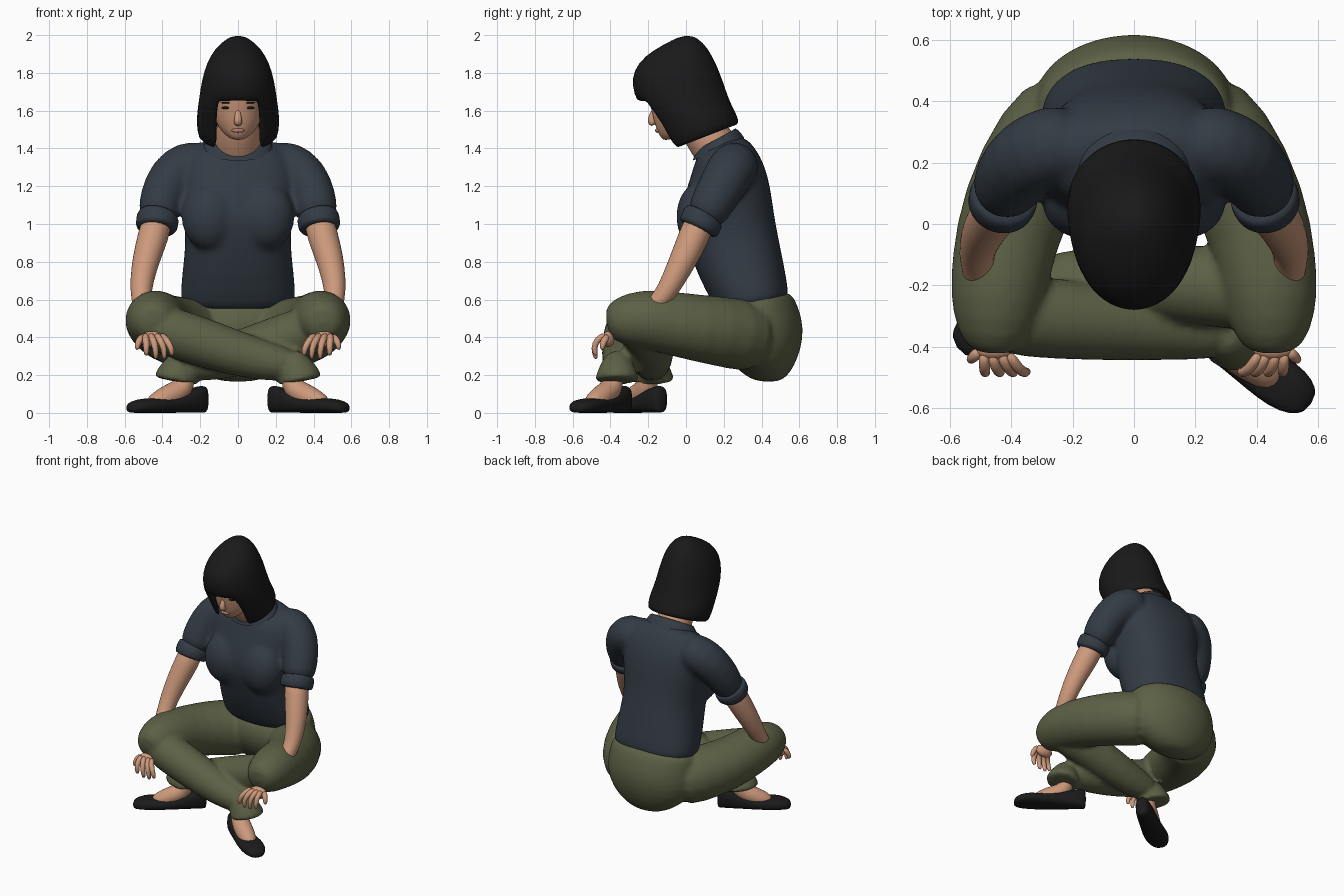
import bpy, bmesh
from math import sin, cos, pi, copysign
from mathutils import Vector

if "Cube" in bpy.data.objects:
    bpy.data.objects.remove(bpy.data.objects["Cube"])


def material(name, r, g, b):
    m = bpy.data.materials.new(name)
    m.use_nodes = True
    m.diffuse_color = (r, g, b, 1)
    m.node_tree.nodes["Principled BSDF"].inputs["Base Color"].default_value = (r, g, b, 1)
    return m


SKIN = material("skin", .61, .32, .20)
SHIRT = material("slate shirt", .033, .044, .058)
PANTS = material("olive trousers", .108, .118, .06)
HAIR = material("black hair", .010, .010, .010)
SHOE = material("black shoe", .011, .011, .012)
LIPS = material("lips", .44, .20, .14)


def finish(name, bm, mat, levels=1, thickness=0):
    bmesh.ops.recalc_face_normals(bm, faces=bm.faces)
    me = bpy.data.meshes.new(name)
    bm.to_mesh(me)
    bm.free()
    me.materials.append(mat)
    me.shade_smooth()
    ob = bpy.data.objects.new(name, me)
    bpy.context.scene.collection.objects.link(ob)
    if thickness:
        mod = ob.modifiers.new("thickness", 'SOLIDIFY')
        mod.thickness = thickness
        mod.offset = -1
    if levels:
        mod = ob.modifiers.new("smooth", 'SUBSURF')
        mod.levels = mod.render_levels = levels
    return ob


def fuse(name, parts, mat, smoothing):
    """Merge overlapping parts into one garment with soft joins."""
    graph = bpy.context.evaluated_depsgraph_get()
    bm = bmesh.new()
    for ob in parts:
        bm.from_mesh(ob.evaluated_get(graph).to_mesh())
    for ob in parts:
        bpy.data.objects.remove(ob)
    ob = finish(name, bm, mat, 0)
    mod = ob.modifiers.new("merge", 'REMESH')
    mod.mode = 'VOXEL'
    mod.voxel_size = .014
    mod.use_smooth_shade = True
    mod = ob.modifiers.new("soften", 'SMOOTH')
    mod.iterations = smoothing


def loft(name, rings, mat, caps=(True, True), keep=None, thickness=0):
    """Skin a list of rings of points."""
    bm = bmesh.new()
    loops = [[bm.verts.new(p) for p in ring] for ring in rings]
    n = len(loops[0])
    for i in range(len(loops) - 1):
        for j in range(n):
            k = (j + 1) % n
            quad = (loops[i][j], loops[i][k], loops[i + 1][k], loops[i + 1][j])
            mid = sum((v.co for v in quad), Vector()) / 4
            if keep is None or keep(i, mid):
                bm.faces.new(quad)
    for use, loop in zip(caps, (loops[0], loops[-1])):
        if use:
            bm.faces.new(loop)
    return finish(name, bm, mat, 1, thickness)


def tube(name, pts, mat, n=16):
    """Round limb through points (x, y, z, radius)."""
    c = [Vector(p[:3]) for p in pts]
    side, rings = None, []
    for i, p in enumerate(pts):
        t = (c[min(i + 1, len(c) - 1)] - c[max(i - 1, 0)]).normalized()
        if side is None:
            side = t.orthogonal()
        side = (side - t * side.dot(t)).normalized()
        up = t.cross(side)
        rings.append([c[i] + p[3] * (side * cos(a) + up * sin(a))
                      for a in (2 * pi * j / n for j in range(n))])
    return loft(name, rings, mat)


def slab(name, rows, mat, n=32, box=1.0, **kw):
    """Body from rows (front y, front z, back y, back z, half width)."""
    rings = []
    for yf, zf, yb, zb, w in rows:
        ring = []
        for j in range(n):
            a = 2 * pi * j / n
            sx = copysign(abs(sin(a)) ** box, sin(a))
            f = .5 - .5 * copysign(abs(cos(a)) ** box, cos(a))
            ring.append((w * sx, yf + (yb - yf) * f, zf + (zb - zf) * f))
        rings.append(ring)
    return loft(name, rings, mat, **kw)


def ball(name, loc, scale, mat):
    bm = bmesh.new()
    bmesh.ops.create_uvsphere(bm, u_segments=20, v_segments=12, radius=1)
    for v in bm.verts:
        v.co = Vector(a * b + c for a, b, c in zip(v.co, scale, loc))
    return finish(name, bm, mat, 0)


# Shirt body, shoulder line and collar
shirt = [slab("shirt_body", [
    (.18, .53, .53, .59, .29), (.15, .56, .55, .61, .31), (.06, .73, .52, .78, .295),
    (.01, .88, .485, .95, .275), (-.03, 1.0, .465, 1.06, .29), (-.02, 1.12, .45, 1.18, .31),
    (.025, 1.25, .42, 1.31, .32), (.05, 1.34, .36, 1.42, .28), (.07, 1.385, .28, 1.49, .16)],
    SHIRT, box=.85),
    tube("shoulder_line", [(x, .25 - .03 * abs(x), 1.35 - .1 * abs(x), .105)
                           for x in (-.32, -.2, 0, .2, .32)], SHIRT)]
slab("collar", [(.035, 1.335, .31, 1.455, .19), (.05, 1.39, .275, 1.505, .165),
                (.075, 1.405, .25, 1.51, .135), (.09, 1.36, .24, 1.46, .125)],
     SHIRT, caps=(False, False))

# Trousers seat
trousers = [slab("trouser_seat", [
    (.37, .165, .49, .16, .09), (.30, .205, .545, .20, .19), (.21, .29, .59, .28, .29),
    (.15, .39, .622, .39, .335), (.14, .48, .618, .50, .33), (.17, .56, .575, .61, .315),
    (.20, .57, .54, .655, .295)], PANTS)]

# Neck, head and face
tube("neck", [(0, .19, 1.34, .125), (0, .14, 1.43, .125), (0, .07, 1.52, .115),
              (0, .03, 1.62, .1)], SKIN)
slab("head", [
    (-.11, 1.44, -.03, 1.46, .03), (-.135, 1.455, .03, 1.49, .07), (-.155, 1.50, .07, 1.53, .105),
    (-.173, 1.55, .11, 1.57, .126), (-.184, 1.61, .13, 1.62, .135), (-.205, 1.68, .13, 1.69, .14),
    (-.20, 1.78, .11, 1.78, .13), (-.12, 1.87, .06, 1.87, .08)], SKIN)
tube("nose", [(0, -.160, 1.62, .012), (0, -.176, 1.58, .016), (0, -.190, 1.548, .023),
              (0, -.165, 1.525, .024)], SKIN, 12)
ball("lips", (0, -.15, 1.495), (.034, .013, .012), LIPS)
for s, side in ((1, "left"), (-1, "right")):
    ball(side + "_eye", (s * .06, -.168, 1.615), (.028, .008, .007), HAIR)
    ball(side + "_brow", (s * .06, -.178, 1.642), (.034, .007, .004), HAIR)

# Bob haircut with an opening for the face
slab("bob_hair", [
    (-.03, 1.995, .03, 2.0, .03), (-.12, 1.95, .09, 1.965, .095), (-.22, 1.89, .14, 1.89, .148),
    (-.28, 1.81, .18, 1.80, .182), (-.285, 1.73, .21, 1.71, .198), (-.262, 1.645, .24, 1.63, .21),
    (-.17, 1.52, .268, 1.58, .222), (-.10, 1.375, .285, 1.53, .212)],
    HAIR, n=40, caps=(True, False), thickness=.035,
    keep=lambda i, m: i < 5 or m.y > .05 or abs(m.x) > .12)

# Arms, hands and legs on both sides
for s, side in ((1, "left"), (-1, "right")):
    def limb(part, pts, mat, n=16):
        return tube(side + "_" + part, [(s * p[0], *p[1:]) for p in pts], mat, n)

    shirt.append(ball(side + "_bust", (s * .15, .07, 1.04), (.15, .122, .18), SHIRT))
    shirt.append(limb("sleeve", [
        (.17, .27, 1.32, .12), (.27, .26, 1.315, .135), (.355, .22, 1.255, .132),
        (.41, .15, 1.13, .12), (.43, .08, 1.0, .109)], SHIRT))
    limb("cuff", [(.42, .10, 1.05, .105), (.423, .093, 1.04, .116), (.433, .065, .98, .115),
                  (.434, .06, .97, .1)], SHIRT)
    limb("arm", [(.42, .09, 1.05, .085), (.45, .04, .93, .083), (.485, -.01, .82, .075),
                 (.51, -.07, .70, .063), (.515, -.12, .61, .055), (.495, -.23, .50, .045),
                 (.465, -.38, .41, .034)], SKIN)
    ball(side + "_palm", (s * .455, -.412, .39), (.066, .034, .042), SKIN)
    for i, (knuckle, tip, low) in enumerate([(.41, .35, .30), (.435, .39, .28),
                                             (.465, .435, .28), (.49, .485, .30)]):
        limb("finger_%d" % (i + 1), [
            (knuckle, -.42, .415, .02), ((knuckle + tip) / 2, -.472, .39, .02),
            (tip, -.49, .34, .018), (tip, -.475, low, .013)], SKIN, 8)
    limb("thumb", [(.50, -.41, .41, .022), (.53, -.44, .38, .02), (.535, -.445, .33, .013)],
         SKIN, 8)

    # Thigh, then a shin that crosses to the other side and a flared hem
    lane = (-.27, -.23, -.20, -.185, -.18, -.18) if s > 0 else (-.28, -.295, -.31, -.325, -.345, -.365)
    shin = [(.52, .46, .06), (.45, .46, .135), (.25, .395, .135), (0, .31, .125),
            (-.2, .262, .10), (-.31, .25, .08)]
    y0 = lane[-1]
    trousers += [
        limb("thigh", [(.15, .39, .39, .19), (.28, .27, .42, .195), (.395, .05, .45, .18),
                       (.432, -.13, .485, .168), (.447, -.25, .497, .158), (.45, -.36, .488, .128),
                       (.45, -.425, .475, .075)], PANTS),
        limb("shin", [(x, y, z, r) for (x, z, r), y in zip(shin, lane)], PANTS),
        limb("hem", [(-.28, y0, .33, .05), (-.305, y0, .25, .095), (-.328, y0, .18, .12),
                     (-.33, y0, .165, .122)], PANTS)]

    # Foot and flat shoe, pointing outwards beyond the crossed shin
    heel = Vector((-.205 * s, y0 + .03, 0))
    ahead = Vector((-.83 * s, -.56, 0))
    across = Vector((.56, -.83 * s, 0))
    tube(side + "_foot", [(*(heel + ahead * t + Vector((0, 0, z))), r) for t, z, r in (
        (.10, .27, .054), (.09, .18, .058), (.11, .125, .063), (.18, .093, .065),
        (.27, .055, .058), (.32, .04, .035))], SKIN)
    rows = []
    for t, w, h in ((-.045, .03, .135), (-.025, .048, .15), (.06, .063, .13), (.15, .068, .09),
                    (.25, .08, .075), (.34, .086, .08), (.41, .07, .066), (.45, .035, .045)):
        rows.append([heel + ahead * t + across * (w * cos(a)) + Vector((0, 0, h / 2 + h / 2 *
                     copysign(abs(sin(a)) ** .6, sin(a)))) for a in (pi * j / 8 for j in range(16))])
    loft(side + "_shoe", rows, SHOE)

fuse("shirt", shirt, SHIRT, 14)
fuse("trousers", trousers, PANTS, 5)
